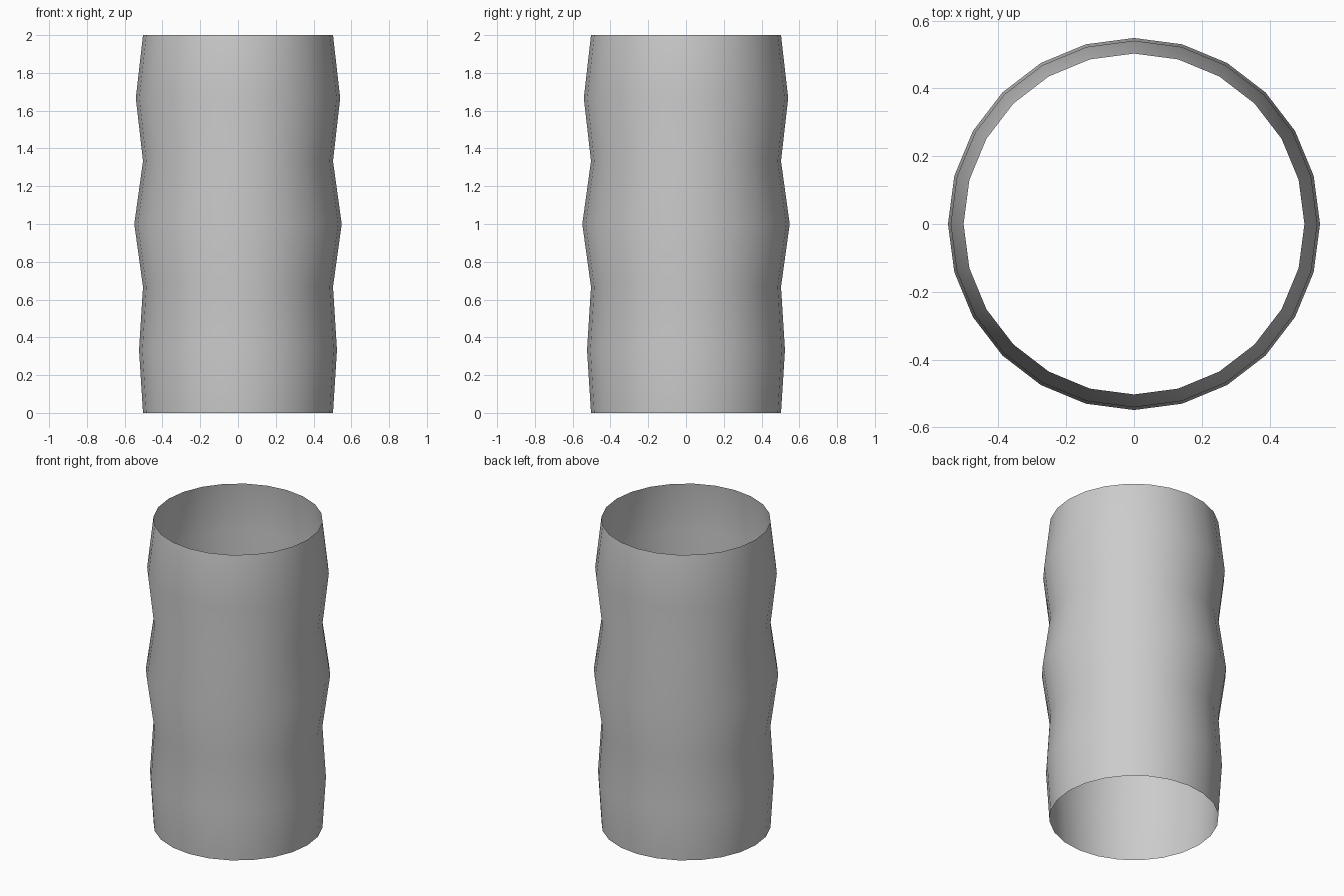
import bpy, bmesh, math

if "Cube" in bpy.data.objects:
    bpy.data.objects.remove(bpy.data.objects["Cube"])

SIDES = 24
# (radius, height) of each ring, bottom to top
PROFILE = [(0.503, 0), (0.524, 1/3), (0.503, 2/3), (0.549, 1),
           (0.503, 4/3), (0.541, 5/3), (0.503, 2)]

# Open single-walled tube with three bulges
bm = bmesh.new()
rings = []
for r, z in PROFILE:
    rings.append([bm.verts.new((r * math.cos(math.tau * i / SIDES),
                                r * math.sin(math.tau * i / SIDES), z))
                  for i in range(SIDES)])
for low, high in zip(rings, rings[1:]):
    for i in range(SIDES):
        j = (i + 1) % SIDES
        face = bm.faces.new((low[i], low[j], high[j], high[i]))
        face.smooth = True

mesh = bpy.data.meshes.new("bulged_tube")
bm.to_mesh(mesh)
bm.free()
tube = bpy.data.objects.new("bulged_tube", mesh)
bpy.context.collection.objects.link(tube)
